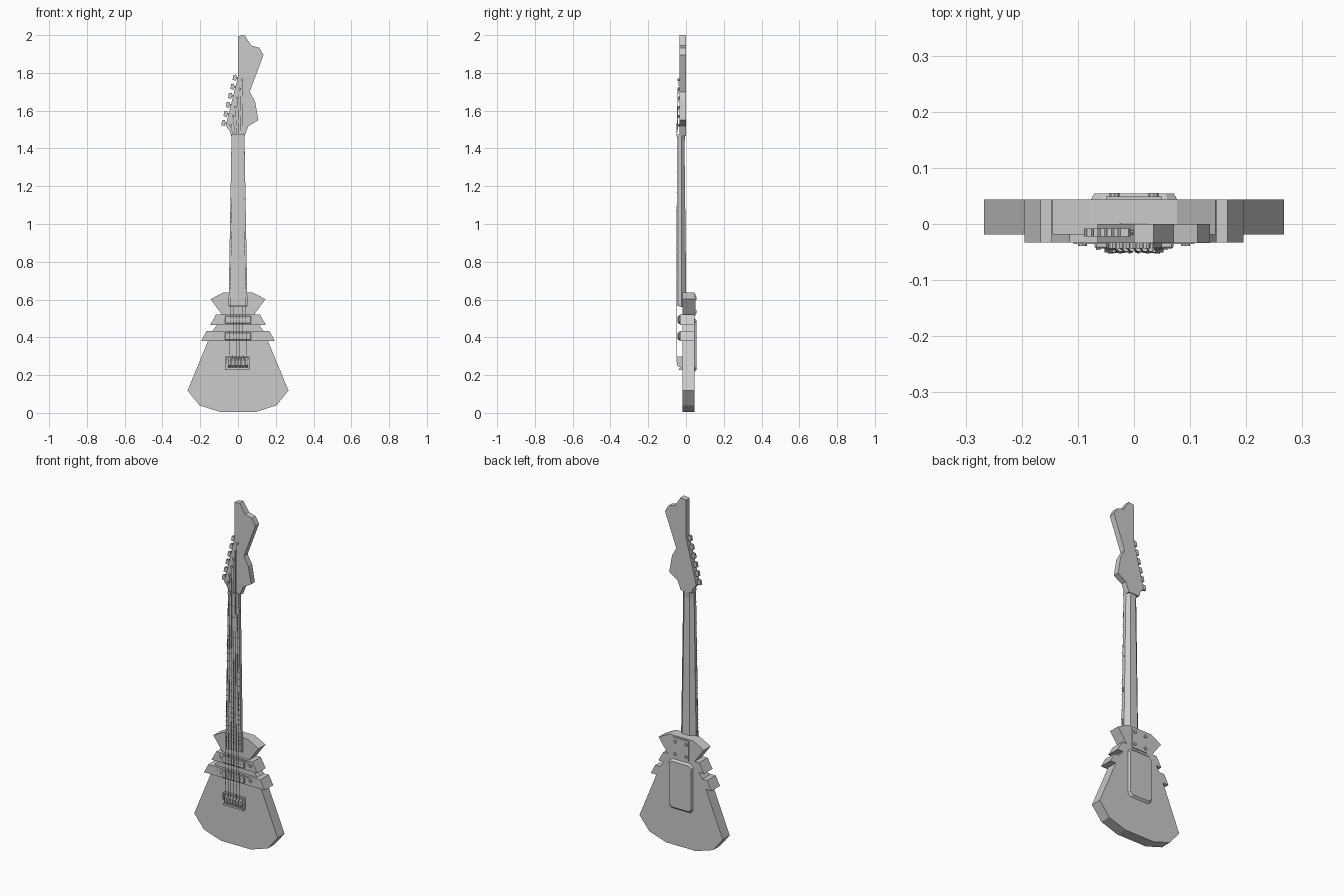
import bpy, bmesh, math
from mathutils import Vector

if "Cube" in bpy.data.objects:
    bpy.data.objects.remove(bpy.data.objects["Cube"])

mat = bpy.data.materials.new("plain grey")
mat.diffuse_color = (0.6, 0.6, 0.6, 1)
mat.use_nodes = True
mat.node_tree.nodes["Principled BSDF"].inputs["Base Color"].default_value = mat.diffuse_color


def finish(bm, name, bevel=0):
    bmesh.ops.recalc_face_normals(bm, faces=bm.faces[:])
    me = bpy.data.meshes.new(name)
    bm.to_mesh(me)
    bm.free()
    me.materials.append(mat)
    ob = bpy.data.objects.new(name, me)
    bpy.context.collection.objects.link(ob)
    if bevel:
        m = ob.modifiers.new("bevel", 'BEVEL')
        m.width, m.segments = bevel, 1
    return ob


def loft(name, rings, bevel=0):
    """Skin a list of equal-length point rings and cap both ends."""
    bm = bmesh.new()
    vs = [[bm.verts.new(p) for p in r] for r in rings]
    n = len(rings[0])
    for a, b in zip(vs, vs[1:]):
        for i in range(n):
            bm.faces.new((a[i], a[(i + 1) % n], b[(i + 1) % n], b[i]))
    bm.faces.new(vs[0])
    bm.faces.new(vs[-1])
    return finish(bm, name, bevel)


def slab(name, pts, y0, y1, shrink=1.0, bevel=0):
    """Extrude an x/z outline from y0 to y1, optionally scaling the far end."""
    cx = sum(p[0] for p in pts) / len(pts)
    cz = sum(p[1] for p in pts) / len(pts)
    far = [(cx + (x - cx) * shrink, y1, cz + (z - cz) * shrink) for x, z in pts]
    return loft(name, [[(x, y0, z) for x, z in pts], far], bevel)


def box(name, x0, x1, y0, y1, z0, z1, bevel=0):
    return slab(name, [(x0, z0), (x1, z0), (x1, z1), (x0, z1)], y0, y1, 1, bevel)


def rod(name, a, b, r, n=8):
    a, b = Vector(a), Vector(b)
    d = (b - a).normalized()
    u = d.orthogonal().normalized()
    v = d.cross(u)
    ring = [(u * math.cos(t) + v * math.sin(t)) * r
            for t in (2 * math.pi * i / n for i in range(n))]
    return loft(name, [[a + p for p in ring], [b + p for p in ring]])


def mirrored(half):
    return half + [(-x, z) for x, z in reversed(half)]


# body: lower wing, waist between the bars, upper horns
F, B = -0.019, 0.044
slab("lower_body", mirrored([(0.095, 0.005), (0.204, 0.04), (0.267, 0.118), (0.157, 0.385)]), F, B)
slab("body_waist", mirrored([(0.138, 0.43), (0.11, 0.468)]), F, B)
slab("upper_horns", mirrored([(0.085, 0.52), (0.145, 0.602), (0.077, 0.638)]), F, B)

# pickup bars and pickups
for tag, zb, zt, wb, wt in (("lower", 0.38, 0.433, 0.195, 0.167),
                            ("upper", 0.466, 0.522, 0.147, 0.115)):
    slab(tag + "_bar", mirrored([(wb, zb), (wt, zt)]), -0.033, B)
    c = (zb + zt) / 2
    slab(tag + "_pickup_plate", mirrored([(0.07, c - 0.024), (0.108, c - 0.009),
                                          (0.108, c + 0.009), (0.07, c + 0.024)]), -0.033, -0.036)
    box(tag + "_pickup", -0.07, 0.07, -0.033, -0.044, c - 0.02, c + 0.02, 0.003)
    for s in (-1, 1):
        rod(tag + "_pickup_screw", (s * 0.092, -0.034, c), (s * 0.092, -0.039, c), 0.008)
    for i in range(6):
        x = -0.041 + i * 0.0164
        rod(tag + "_pole", (x, -0.043, c), (x, -0.046, c), 0.005)

# neck with faceted back
def neck_ring(z, w, yb):
    return [(-w, -0.035, z), (w, -0.035, z), (w, -0.024, z),
            (w * 0.5, yb, z), (-w * 0.5, yb, z), (-w, -0.024, z)]


loft("neck", [neck_ring(0.56, 0.049, 0.002), neck_ring(1.43, 0.035, -0.008),
              neck_ring(1.485, 0.035, -0.002)])

# fingerboard, nut and frets
NUT, BRIDGE = 1.465, 0.275


def half_width(z):
    return 0.05 - 0.016 * (z - 0.565) / 0.9


def board_ring(z):
    w = half_width(z)
    return [(-w, -0.034, z), (w, -0.034, z), (w, -0.043, z),
            (w * 0.5, -0.0455, z), (-w * 0.5, -0.0455, z), (-w, -0.043, z)]


loft("fingerboard", [board_ring(0.565), board_ring(NUT)])
box("nut", -0.034, 0.034, -0.034, -0.049, NUT - 0.002, NUT + 0.01)
for i in range(1, 23):
    z = NUT - (NUT - BRIDGE) * (1 - 2 ** (-i / 12))
    w = half_width(z)
    box("fret", -w, w, -0.042, -0.0475, z - 0.002, z + 0.002)

# headstock
slab("headstock", [(0, 1.995), (0.035, 2.0), (0.07, 1.945), (0.113, 1.933), (0.135, 1.895),
                   (0.062, 1.70), (0.09, 1.65), (0.108, 1.55), (0.055, 1.518), (0.034, 1.465),
                   (-0.036, 1.465), (-0.042, 1.49), (-0.065, 1.52), (0, 1.78)], -0.034, 0.0)

# tuners and strings
for i in range(6):
    t = i / 5
    z = 1.535 + 0.24 * t
    edge = -0.061 + 0.06 * t
    px, pz = edge + 0.023, z - 0.012
    rod("tuner_shaft", (edge + 0.01, -0.015, z - 0.003), (edge - 0.012, -0.015, z + 0.002), 0.004)
    cx = edge - 0.017
    slab("tuner_knob", [(cx - 0.011, z - 0.012), (cx + 0.007, z - 0.016), (cx + 0.012, z + 0.004),
                        (cx + 0.008, z + 0.016), (cx - 0.006, z + 0.014)], -0.022, -0.008)
    rod("string_post", (px, -0.033, pz), (px, -0.044, pz), 0.007)
    k = i / 5 * 2 - 1
    nut_p = (k * 0.027, -0.050, NUT + 0.005)
    saddle_p = (k * 0.045, -0.052, BRIDGE + 0.01)
    rod("string", nut_p, saddle_p, 0.0014, 4)
    rod("string_end", nut_p, (px, -0.041, pz), 0.0014, 4)
    # bridge saddle under each string
    x = k * 0.045
    slab_pts = [(-0.03, 0.24), (-0.046, 0.25), (-0.051, 0.28), (-0.042, 0.292), (-0.03, 0.292)]
    loft("saddle", [[(x + s * 0.0075, y, zz) for y, zz in slab_pts] for s in (-1, 1)])

# bridge plate with raised edges
box("bridge_plate", -0.068, 0.06, -0.015, -0.032, 0.226, 0.298)
box("bridge_lip", -0.068, 0.06, -0.03, -0.038, 0.226, 0.236)
for s in (-0.064, 0.056):
    box("bridge_side", s - 0.004, s + 0.004, -0.03, -0.046, 0.262, 0.298)

# back cover with cut corners, neck plate and its screws
slab("back_cover", mirrored([(0.06, 0.215), (0.077, 0.232), (0.077, 0.485), (0.06, 0.502)]),
     0.043, 0.0545, 0.92)
box("neck_plate", -0.05, 0.05, 0.043, 0.049, 0.512, 0.63)
for sx in (-0.035, 0.035):
    for z in (0.535, 0.607):
        rod("neck_plate_screw", (sx, 0.047, z), (sx, 0.0555, z), 0.009)
